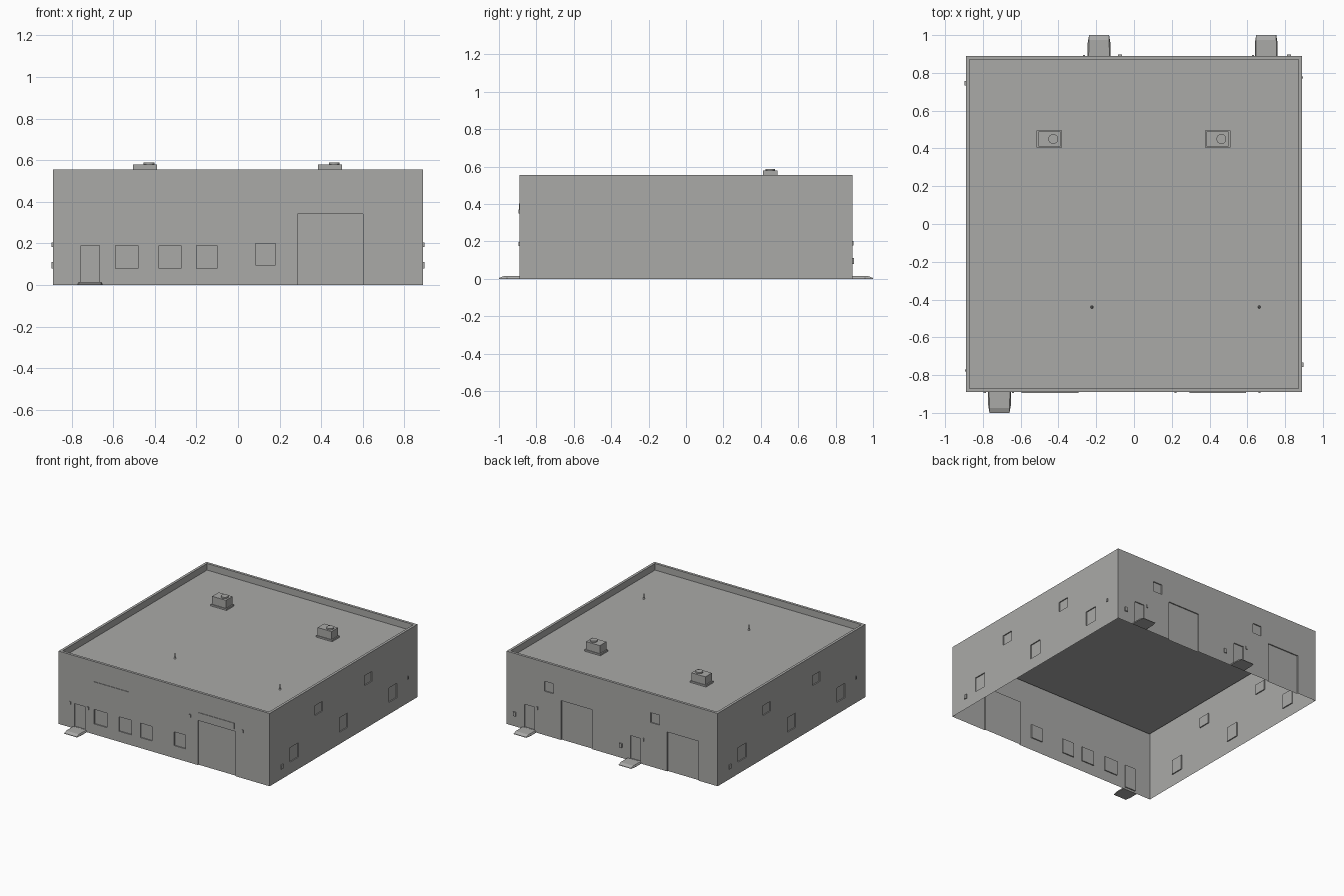
import bpy
import bmesh
from mathutils import Vector

if "Cube" in bpy.data.objects:
    bpy.data.objects.remove(bpy.data.objects["Cube"])

HALF, TOP, ROOF, RIM = 0.89, 0.555, 0.505, 0.02
DEPTH = 0.008

grey = bpy.data.materials.new("concrete_grey")
grey.use_nodes = True
grey.diffuse_color = (0.4, 0.4, 0.39, 1)
grey.node_tree.nodes["Principled BSDF"].inputs["Base Color"].default_value = grey.diffuse_color


def finish(bm, name):
    mesh = bpy.data.meshes.new(name)
    bm.to_mesh(mesh)
    bm.free()
    mesh.materials.append(grey)
    obj = bpy.data.objects.new(name, mesh)
    bpy.context.collection.objects.link(obj)
    return obj


def box(name, center, size):
    bm = bmesh.new()
    bmesh.ops.create_cube(bm, size=1)
    for v in bm.verts:
        v.co = Vector(c + a * s for c, a, s in zip(center, v.co, size))
    return finish(bm, name)


def cylinder(name, center, r1, r2, height, sides=16):
    bm = bmesh.new()
    bmesh.ops.create_cone(bm, cap_ends=True, segments=sides, radius1=r1, radius2=r2, depth=height)
    bmesh.ops.translate(bm, verts=bm.verts, vec=center)
    return finish(bm, name)


# Place a point on a side: u runs along it, d is the depth inward
PLACE = {
    "front": lambda u, z, d: Vector((u, d - HALF, z)),
    "back": lambda u, z, d: Vector((u, HALF - d, z)),
    "left": lambda u, z, d: Vector((HALF - d, u, z)),
    "right": lambda u, z, d: Vector((d - HALF, u, z)),
}


def wall(side, openings):
    """Single-sheet wall with shallow recessed windows and doors (u0, u1, z0, z1)."""
    place = PLACE[side]
    us = sorted({-HALF, HALF} | {u for o in openings for u in o[:2]})
    zs = sorted({0, TOP} | {z for o in openings for z in o[2:]})
    bm = bmesh.new()
    verts = {}

    def vert(u, z, d):
        key = (u, z, d)
        if key not in verts:
            verts[key] = bm.verts.new(place(u, z, d))
        return verts[key]

    def depth(i, j):
        u, z = (us[i] + us[i + 1]) / 2, (zs[j] + zs[j + 1]) / 2
        return DEPTH if any(a < u < b and c < z < e for a, b, c, e in openings) else 0

    cols, rows = len(us) - 1, len(zs) - 1
    outward = place(0, 0, 0) - place(0, 0, 1)
    for i in range(cols):
        for j in range(rows):
            d = depth(i, j)
            u0, u1, z0, z1 = us[i], us[i + 1], zs[j], zs[j + 1]
            face = bm.faces.new([vert(u0, z0, d), vert(u1, z0, d), vert(u1, z1, d), vert(u0, z1, d)])
            face.normal_update()
            if face.normal.dot(outward) < 0:
                face.normal_flip()
            # Reveals between neighbouring cells of different depth
            if i + 1 < cols and depth(i + 1, j) != d:
                e = depth(i + 1, j)
                f = bm.faces.new([vert(u1, z0, d), vert(u1, z1, d), vert(u1, z1, e), vert(u1, z0, e)])
                f.normal_update()
                into = place(1, 0, 0) - place(0, 0, 0)
                if f.normal.dot(into) * (d - e) < 0:
                    f.normal_flip()
                    f.normal_update()
                if f.normal.dot(into) * (e - d) < 0:
                    f.normal_flip()
            if j + 1 < rows and depth(i, j + 1) != d:
                e = depth(i, j + 1)
                f = bm.faces.new([vert(u0, z1, d), vert(u1, z1, d), vert(u1, z1, e), vert(u0, z1, e)])
                f.normal_update()
                if f.normal.z * (e - d) < 0:
                    f.normal_flip()
    return finish(bm, side + "_wall")


# Walls with windows, doors and loading doors
wall("front", [(-0.59, -0.48, 0.08, 0.19), (-0.38, -0.275, 0.08, 0.19),
               (-0.2, -0.1, 0.08, 0.19), (0.085, 0.18, 0.095, 0.2),
               (-0.755, -0.665, 0.015, 0.19), (0.285, 0.6, 0, 0.34)])
back_openings = []
for s in (0, -0.895):
    back_openings += [(0.655 + s, 0.74 + s, 0.015, 0.19), (0.165 + s, 0.43 + s, 0, 0.3),
                      (0.495 + s, 0.57 + s, 0.335, 0.41)]
wall("back", back_openings)
side_openings = [(y - 0.05, y + 0.05, 0.09, 0.2) for y in (-0.595, 0, 0.595)]
side_openings += [(y - 0.045, y + 0.045, 0.33, 0.405) for y in (-0.3, 0.3)]
wall("left", side_openings)
wall("right", side_openings)

# Parapet rim and its inner faces
bm = bmesh.new()
inner = HALF - RIM
loops = [[bm.verts.new((x * r, y * r, z)) for x, y in ((-1, -1), (1, -1), (1, 1), (-1, 1))]
         for r, z in ((HALF, TOP), (inner, TOP), (inner, ROOF))]
for a, b in zip(loops, loops[1:]):
    for i in range(4):
        j = (i + 1) % 4
        bm.faces.new([a[i], a[j], b[j], b[i]])
finish(bm, "parapet")

# Two roof panels meeting at a centre seam
for name, x0, x1 in (("roof_panel_right", -inner, 0), ("roof_panel_left", 0, inner)):
    bm = bmesh.new()
    bm.faces.new([bm.verts.new((x, y, ROOF)) for x, y in
                  ((x0, -inner), (x1, -inner), (x1, inner), (x0, inner))])
    finish(bm, name)

# Rooftop air units and vent pipes
for tag, x in (("right", -0.4475), ("left", 0.4425)):
    box("air_unit_curb_" + tag, (x, 0.45, ROOF + 0.006), (0.135, 0.09, 0.012))
    box("air_unit_" + tag, (x, 0.45, 0.545), (0.117, 0.078, 0.066))
    cylinder("air_unit_fan_" + tag, (x + 0.02, 0.45, 0.583), 0.026, 0.026, 0.01, 24)
for tag, x in (("right", -0.223), ("left", 0.663)):
    cylinder("vent_flange_" + tag, (x, -0.44, ROOF + 0.006), 0.008, 0.004, 0.012, 12)
    cylinder("vent_pipe_" + tag, (x, -0.44, ROOF + 0.02), 0.004, 0.004, 0.04, 12)


# Sloped door landings
def landing(name, x, s):
    bm = bmesh.new()
    for w, y, z in ((0.06, HALF, 0), (0.06, 0.96, 0), (0.053, 1, 0), (0.053, 1, 0.004),
                    (0.06, HALF, 0.005), (0.06, 0.96, 0.005),
                    (0.055, HALF, 0.014), (0.053, 0.975, 0.014)):
        for m in (-1, 1):
            bm.verts.new((x + m * w, s * y, z))
    bmesh.ops.convex_hull(bm, input=bm.verts)
    bmesh.ops.dissolve_limit(bm, angle_limit=0.01, verts=bm.verts, edges=bm.edges)
    finish(bm, name)


landing("front_landing", -0.712, -1)
landing("back_landing_left", 0.7, 1)
landing("back_landing_right", -0.185, 1)


# Boxes fixed to the walls: lamps, meter boxes and blank sign panels
def fixture(name, side, u, z, width, height, thick):
    a = PLACE[side](u - width / 2, z - height / 2, 0)
    b = PLACE[side](u + width / 2, z + height / 2, -thick)
    box(name, (a + b) / 2, [abs(c) for c in b - a])


lamps = [("front", -0.79, 0.187), ("front", -0.64, 0.187), ("front", 0.22, 0.36),
         ("front", 0.665, 0.36), ("back", 0.63, 0.19), ("back", -0.265, 0.19),
         ("left", 0.775, 0.193), ("right", -0.775, 0.193)]
for i, (side, u, z) in enumerate(lamps):
    fixture("wall_lamp_%d" % i, side, u, z, 0.012, 0.022, 0.006)
meters = [("back", 0.82, 0.095), ("back", -0.075, 0.095), ("left", -0.745, 0.095), ("right", 0.745, 0.095)]
for i, (side, u, z) in enumerate(meters):
    fixture("meter_box_%d" % i, side, u, z, 0.022, 0.032, 0.008)
for tag, x in (("right", -0.445), ("left", 0.443)):
    fixture("sign_panel_" + tag, "front", x, 0.38, 0.3, 0.045, 0.004)
